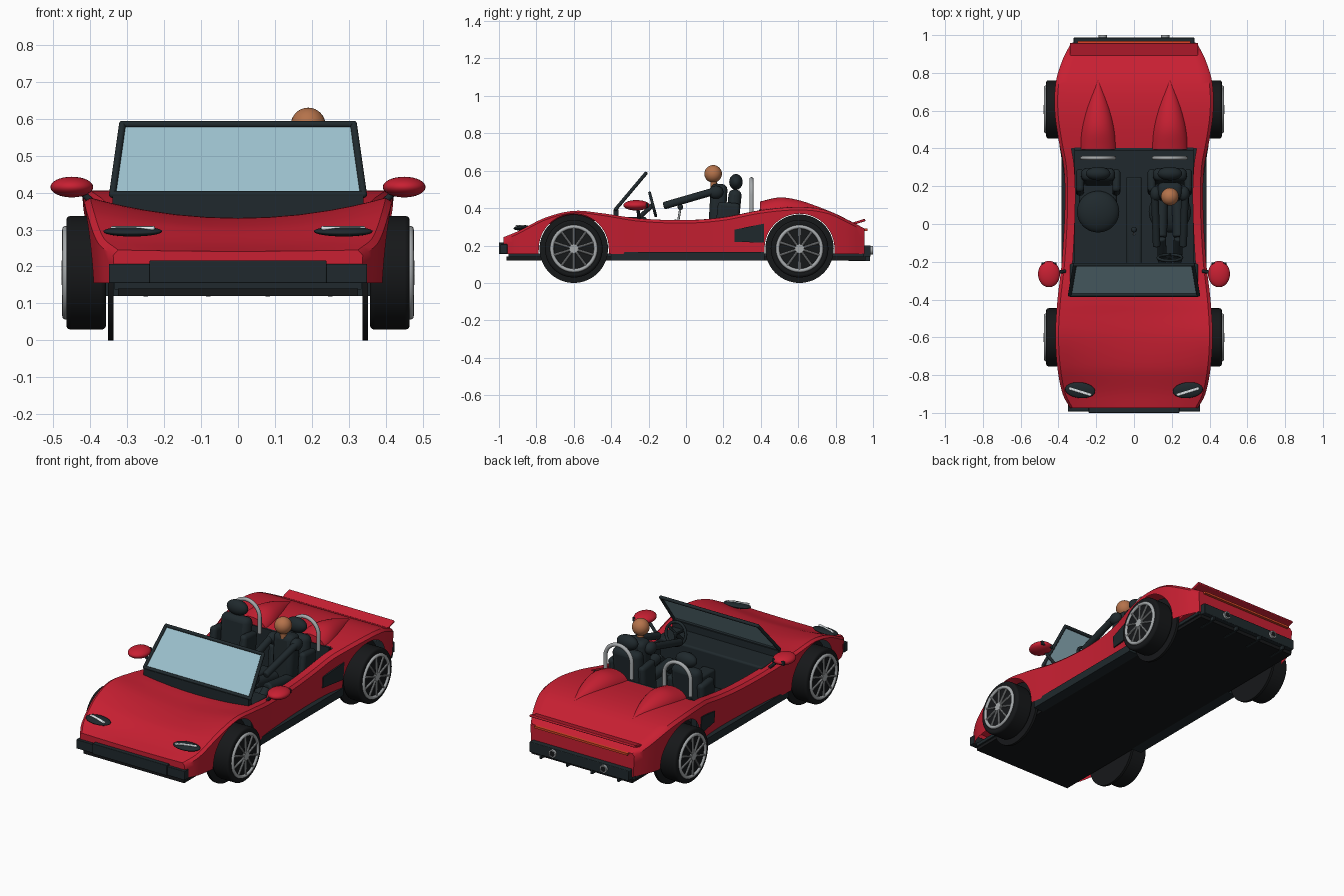
import bpy, math
from mathutils import Vector

if "Cube" in bpy.data.objects:
    bpy.data.objects.remove(bpy.data.objects["Cube"])


def material(name, r, g, b):
    m = bpy.data.materials.new(name)
    m.diffuse_color = (r, g, b, 1)
    m.use_nodes = True
    m.node_tree.nodes["Principled BSDF"].inputs["Base Color"].default_value = m.diffuse_color
    return m


RED = material("red_paint", .58, .014, .032)
DARK = material("dark_trim", .014, .022, .026)
BLACK = material("rubber", .008, .009, .01)
METAL = material("metal", .38, .40, .41)
GLASS = material("glass", .33, .53, .61)
SKIN = material("skin", .46, .17, .07)
LAMP = material("tail_lamp", .7, .06, .02)
WHITE = material("lamp_white", .8, .85, .88)


def finish(name, mat, bevel=0, angle=40):
    o = bpy.context.object
    o.name = name
    o.data.materials.append(mat)
    if bevel:
        bpy.ops.object.transform_apply(location=False, rotation=False, scale=True)
        b = o.modifiers.new("bevel", 'BEVEL')
        b.width, b.segments = bevel, 3
    bpy.ops.object.shade_smooth_by_angle(angle=math.radians(angle))
    return o


def box(name, mat, x, y, z, bevel=0, rot=(0, 0, 0)):
    bpy.ops.mesh.primitive_cube_add(size=1, location=(sum(x) / 2, sum(y) / 2, sum(z) / 2), rotation=rot)
    bpy.context.object.scale = (abs(x[1] - x[0]), abs(y[1] - y[0]), abs(z[1] - z[0]))
    return finish(name, mat, bevel)


def ball(name, mat, loc, size, rot=(0, 0, 0)):
    bpy.ops.mesh.primitive_uv_sphere_add(segments=32, ring_count=16, radius=1, location=loc, rotation=rot)
    bpy.context.object.scale = size
    return finish(name, mat)


def rod(name, mat, p, q, r, sides=24, bevel=0):
    p, q = Vector(p), Vector(q)
    bpy.ops.mesh.primitive_cylinder_add(vertices=sides, radius=r, depth=(q - p).length, location=(p + q) / 2)
    bpy.context.object.rotation_euler = (q - p).to_track_quat('Z', 'Y').to_euler()
    return finish(name, mat, bevel)


def mesh(name, mat, verts, faces, angle=40):
    me = bpy.data.meshes.new(name)
    me.from_pydata(verts, [], faces)
    o = bpy.data.objects.new(name, me)
    bpy.context.collection.objects.link(o)
    bpy.ops.object.select_all(action='DESELECT')
    o.select_set(True)
    bpy.context.view_layer.objects.active = o
    return finish(name, mat, 0, angle)


def curve(tab, y):
    """Smooth curve through (y, value) points."""
    n = len(tab)
    i = max(0, min(n - 2, sum(1 for p in tab if p[0] <= y) - 1))
    slope = lambda k: ((tab[min(k + 1, n - 1)][1] - tab[max(k - 1, 0)][1])
                       / (tab[min(k + 1, n - 1)][0] - tab[max(k - 1, 0)][0]))
    (y0, a), (y1, b) = tab[i], tab[i + 1]
    h = y1 - y0
    t = (y - y0) / h
    return ((2*t**3 - 3*t*t + 1) * a + (t**3 - 2*t*t + t) * h * slope(i)
            + (3*t*t - 2*t**3) * b + (t**3 - t*t) * h * slope(i + 1))


WIDTH = [(-.975, .338), (-.9, .378), (-.75, .407), (-.58, .416), (-.4, .405), (-.2, .382), (.1, .366),
         (.3, .372), (.45, .4), (.6, .42), (.75, .414), (.87, .378), (.955, .335)]
EDGE = [(-.975, .245), (-.9, .277), (-.75, .353), (-.6, .39), (-.45, .376), (-.25, .345), (0, .335),
        (.2, .35), (.4, .388), (.6, .405), (.75, .388), (.88, .33), (.955, .29)]
DIP = [(-.975, .004), (-.8, .035), (-.6, .06), (-.4, .037), (-.2, 0), (.955, 0)]
AXLES, HUB, ARCH = (-.6, .607), .183, .187

# body shell: lofted sections with wheel arches and cockpit opening
stations = {-.975 + 1.93 * i / 80 for i in range(81)}
for a in AXLES:
    stations = {y for y in stations if abs(y - a) > ARCH + .004}
    stations |= {a - ARCH * math.cos(math.pi * i / 24) for i in range(25)} | {a - ARCH - .001, a + ARCH + .001}
stations = sorted(stations)
verts, faces = [], []
for y in stations:
    w, ze, d = curve(WIDTH, y), curve(EDGE, y), curve(DIP, y)
    low = .155
    for a in AXLES:
        if abs(y - a) < ARCH + .0001:
            low = HUB + math.sqrt(max(0, ARCH**2 - (y - a)**2))
    half = [(f * w, ze - d * (1 - f * f)) for f in (0, .2, .4, .6, .75, .85, .96)]
    top = max(ze - .015, low + .003)
    for t in (0, .33, .66, 1):
        z = top + (low - top) * t
        half.append((w * (1 - .17 * (top - z)), z))
    verts += [(-x, y, z) for x, z in half[:0:-1]] + [(x, y, z) for x, z in half]
N = 21
for i in range(len(stations) - 1):
    cockpit = -.36 < (stations[i] + stations[i + 1]) / 2 < .4
    for j in range(N - 1):
        if not (cockpit and 5 <= j <= 14):
            faces.append((i*N + j, i*N + j + 1, (i+1)*N + j + 1, (i+1)*N + j))
faces += [tuple(range(N))[::-1], tuple(range(len(verts) - N, len(verts)))]
mesh("body_shell", RED, verts, faces)

# floor, sills and cockpit tub
box("floor", BLACK, (-.325, .325), (-.96, .96), (.12, .14))
box("floor_step", DARK, (-.335, .335), (-.95, .95), (.138, .157))
box("dashboard", DARK, (-.34, .34), (-.37, -.21), (.15, .352), .01)
box("cowl", DARK, (-.34, .34), (-.387, -.36), (.32, .392))
box("bulkhead", DARK, (-.315, .315), (.39, .405), (.15, .392))
box("tunnel", DARK, (-.04, .04), (-.22, .25), (.15, .26), .01)
for s in (-1, 1):
    box("sill", DARK, (s * .32, s * .385), (-.4, .42), (.12, .165))
    box("cockpit_wall", DARK, (s * .312, s * .345), (-.36, .4), (.15, .326))

# windscreen
c = {(s, t): Vector((s * (.34 - .027 * t), -.375 + .16 * t, .395 + .19 * t)) for s in (-1, 1) for t in (0, 1)}
mesh("windscreen_glass", GLASS, list(c.values()), [(0, 2, 3, 1)])
for p, q in (((-1, 0), (1, 0)), ((-1, 1), (1, 1)), ((-1, 0), (-1, 1)), ((1, 0), (1, 1))):
    rod("windscreen_frame", DARK, c[p], c[q], .0095, 12)
for k in c:
    ball("frame_corner", DARK, c[k], (.0095,) * 3)

# wheels
for s in (-1, 1):
    for y in AXLES:
        at = lambda x, dy=0, dz=0: (s * x, y + dy, HUB + dz)
        rod("arch_liner", BLACK, at(.337), at(.352), .183, 64)
        rod("tyre", BLACK, at(.357), at(.465), .154, 64, .012)
        bpy.ops.mesh.primitive_torus_add(location=at(.466), rotation=(0, math.pi / 2, 0), major_segments=48,
                                         minor_segments=12, major_radius=.117, minor_radius=.01)
        finish("rim", METAL)
        rod("hub", METAL, at(.46), at(.478), .024)
        for k in range(10):
            a = k * math.pi / 5
            rod("spoke", METAL, at(.472, .015 * math.sin(a), .015 * math.cos(a)),
                at(.468, .116 * math.sin(a), .116 * math.cos(a)), .006, 8)

# rear fairings, roll hoops and seats
TOP = [(.395, .435), (.5, .457), (.6, .443), (.7, .41), (.78, .378)]
for s in (-1, 1):
    x = s * .19
    verts, faces, M = [], [], 17
    for i in range(21):
        t = i / 20
        y = .395 + .385 * t
        w, z0 = .097 * math.cos(t * math.pi / 2) + .0005, curve(EDGE, y) - .02
        h = curve(TOP, y) - z0
        for j in range(M):
            a = math.pi * j / (M - 1)
            verts.append((x + w * math.cos(a), y, z0 + h * math.sin(a)))
    for i in range(20):
        faces += [(i*M + j, i*M + j + 1, (i+1)*M + j + 1, (i+1)*M + j) for j in range(M - 1)]
    mesh("headrest_fairing", RED, verts, faces + [tuple(range(M))[::-1]])

    path = [(x - .085, .38)] + [(x - .085 * math.cos(math.pi * k / 16), .47 + .085 * math.sin(math.pi * k / 16))
                                for k in range(17)] + [(x + .085, .38)]
    cu = bpy.data.curves.new("hoop", 'CURVE')
    cu.dimensions, cu.bevel_depth, cu.bevel_resolution = '3D', .011, 3
    sp = cu.splines.new('POLY')
    sp.points.add(len(path) - 1)
    for p, (px, pz) in zip(sp.points, path):
        p.co = (px, .35, pz, 1)
    cu.materials.append(METAL)
    bpy.context.collection.objects.link(bpy.data.objects.new("roll_hoop", cu))

    ball("seat_cushion", DARK, (x, .065, .235), (.112, .11, .05))
    box("seat_base", DARK, (x - .1, x + .1), (0, .27), (.15, .23), .02)
    box("seat_back", DARK, (x - .09, x + .09), (.215, .285), (.2, .5), .03, (-.1, 0, 0))
    for b in (-1, 1):
        box("seat_bolster", DARK, (x + b * .075, x + b * .118), (.16, .28), (.2, .43), .018, (-.1, 0, 0))
    ball("headrest", DARK, (x, .267, .54), (.065, .036, .042))

# steering wheel and gear lever
tilt = math.radians(105)
bpy.ops.mesh.primitive_torus_add(location=(.19, -.178, .42), rotation=(tilt, 0, 0), major_segments=40,
                                 minor_segments=10, major_radius=.063, minor_radius=.008)
finish("steering_wheel", DARK)
for a in (0, 2.09, 4.19):
    d = Vector((math.sin(a), .26 * math.cos(a), -.97 * math.cos(a))) * .062
    rod("steering_spoke", DARK, (.19, -.178, .42), Vector((.19, -.178, .42)) + d, .007, 8)
rod("steering_column", DARK, (.19, -.175, .42), (.19, -.27, .33), .012)
rod("gear_lever", METAL, (0, -.055, .25), (0, -.03, .4), .006, 12)
ball("gear_knob", DARK, (0, -.03, .405), (.015, .015, .015))

# driver
box("driver_torso", DARK, (.125, .255), (.125, .215), (.25, .53), .03, (-.06, 0, 0))
rod("driver_neck", SKIN, (.19, .15, .51), (.19, .146, .56), .018)
ball("driver_head", SKIN, (.19, .145, .583), (.047, .047, .047))
for s in (-1, 1):
    rod("driver_arm", DARK, (.19 + s * .08, .15, .49), (.19 + s * .07, -.12, .412), .02, 16, .008)
    ball("driver_shoulder", DARK, (.19 + s * .075, .16, .485), (.03, .04, .035))
    rod("driver_thigh", DARK, (.19 + s * .04, .16, .28), (.19 + s * .045, -.07, .31), .03, 16, .01)
    rod("driver_shin", DARK, (.19 + s * .045, -.07, .31), (.19 + s * .04, -.2, .19), .024, 16, .008)

# mirrors, headlights and side intakes
for s in (-1, 1):
    ball("mirror", RED, (s * .45, -.265, .415), (.058, .07, .028))
    box("mirror_glass", DARK, (s * .41, s * .49), (-.215, -.203), (.402, .426), .004)
    rod("mirror_arm", DARK, (s * .365, -.25, .345), (s * .43, -.26, .408), .009, 12)
    ball("headlight", DARK, (s * .285, -.88, .295), (.08, .042, .013), (.12, 0, s * .1))
    box("light_strip", WHITE, (s * .285 - .062, s * .285 + .062), (-.895, -.88), (.299, .309), .004, (.1, 0, s * .3))
    pts = [(.26, .22), (.26, .285), (.417, .317), (.417, .215)]
    verts = [(s * (curve(WIDTH, y) * (1 - .17 * (curve(EDGE, y) - .015 - z)) + o), y, z)
             for o in (.005, -.03) for y, z in pts]
    mesh("side_intake", DARK, verts, [(0, 1, 2, 3), (7, 6, 5, 4)] + [(k, (k+1) % 4, (k+1) % 4 + 4, k + 4)
                                                                  for k in range(4)])

# front and rear ends
box("front_bumper", DARK, (-.35, .35), (-.992, -.955), (.155, .207), .003)
box("front_grille", DARK, (-.24, .24), (-1, -.965), (.155, .216), .003)
box("spoiler", RED, (-.34, .34), (.87, .96), (.317, .33), .004, (.3, 0, 0))
box("tail_light", LAMP, (-.3, .3), (.95, .97), (.278, .29))
box("rear_bumper", DARK, (-.32, .32), (.945, .987), (.14, .2), .004)
for s in (-1, 1):
    rod("exhaust", METAL, (s * .165, .93, .175), (s * .165, 1, .175), .022)
    rod("exhaust_bore", BLACK, (s * .165, .98, .175), (s * .165, 1.0005, .175), .016)
    for x in (.08, .25):
        box("diffuser_fin", DARK, (s * x - .006, s * x + .006), (.87, .985), (.118, .16))
